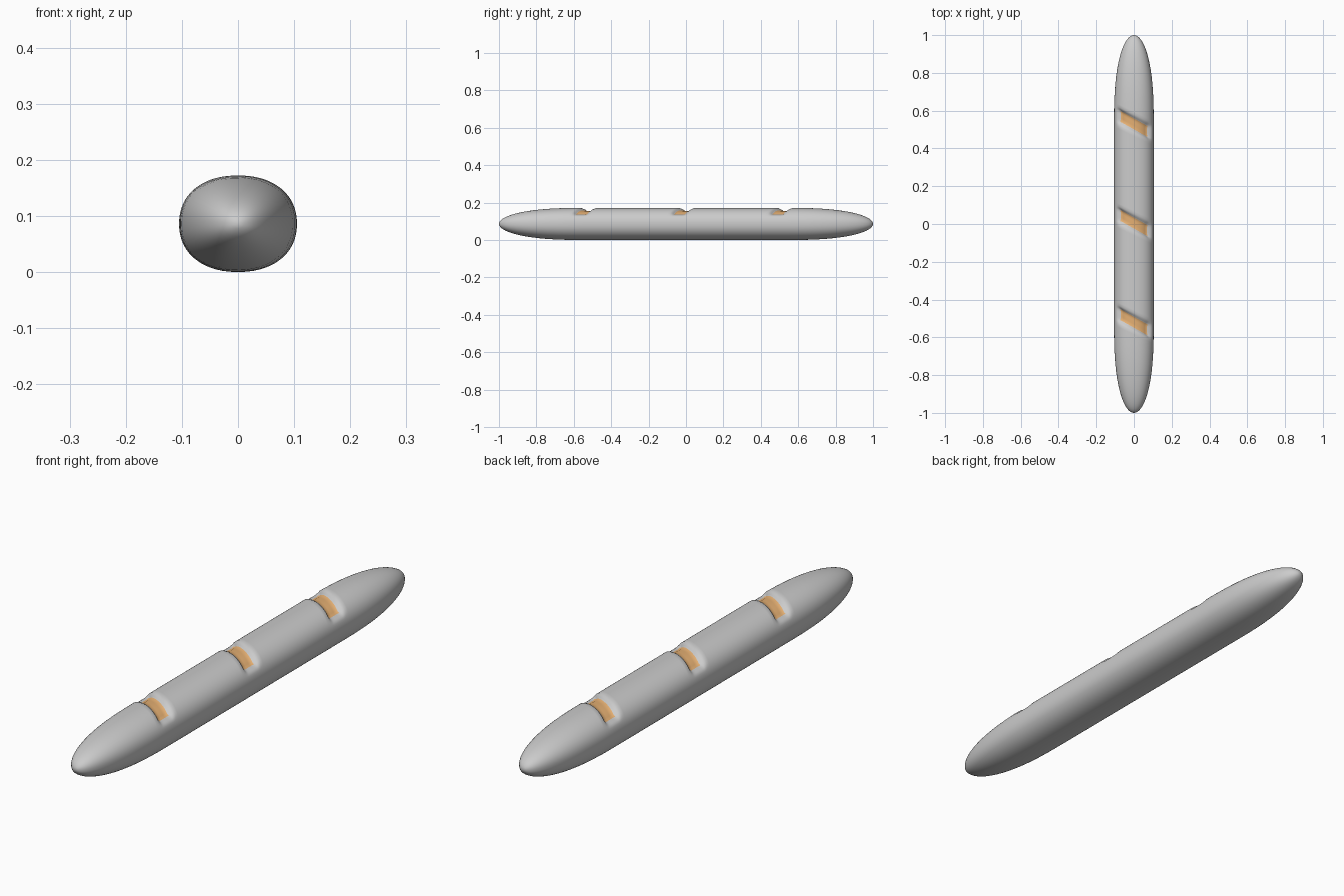
import bpy, bmesh, math

if "Cube" in bpy.data.objects:
    bpy.data.objects.remove(bpy.data.objects["Cube"])

HW, HH, CZ = 0.105, 0.086, 0.086      # half width, half height, centre height
SLASHES = (-0.52, 0.005, 0.53)
SLOPE = 0.48                          # slant of the cuts
HALF, LIP, DEPTH = 0.029, 0.05, 0.016
SLASH_X = 0.083
SEG = 80


def material(name, rgb):
    m = bpy.data.materials.new(name)
    m.diffuse_color = (*rgb, 1)
    m.use_nodes = True
    m.node_tree.nodes["Principled BSDF"].inputs["Base Color"].default_value = m.diffuse_color
    return m


def smooth(a):
    a = max(0.0, min(1.0, a))
    return a * a * (3 - 2 * a)


def taper(y):
    u = max(0.0, (abs(y) - 0.55) / 0.45)
    return math.sqrt(max(0.0, 1 - u ** 2.4))


def section(a, n=2.2):
    c, s = math.cos(a), math.sin(a)
    return (math.copysign(abs(c) ** (2 / n), c), math.copysign(abs(s) ** (2 / n), s))


# Ring stations: rounded tips, plain stretches and fine rings around each cut
stations = {round(0.7 + 0.2995 * math.sin(i / 16 * math.pi / 2), 4) for i in range(17)}
stations |= {-s for s in stations}
stations |= {-0.25, 0.27, -0.64, 0.65}
for c in SLASHES:
    for d in (0, 0.01, 0.02, HALF, 0.034, 0.04, LIP, 0.065):
        stations |= {round(c + d, 4), round(c - d, 4)}
stations = sorted(stations)

bm = bmesh.new()
rings = []
for t in stations:
    shear = SLOPE * smooth((0.97 - abs(t)) / 0.25)
    near = min(abs(t - c) for c in SLASHES)
    across = smooth((LIP - near) / (LIP - HALF + 0.008))
    ring = []
    for i in range(SEG):
        sx, sz = section(2 * math.pi * i / SEG)
        y = t - shear * sx * HW
        r = taper(y)
        # sink the groove into the upper surface, fading out at its ends
        cut = 0.0
        if sz > 0:
            cut = DEPTH * across * smooth((0.097 - abs(sx * HW)) / 0.022)
        k = r * (1 - cut / HH)
        ring.append(bm.verts.new((sx * HW * k, y, CZ + sz * HH * k)))
    rings.append(ring)

for j in range(len(rings) - 1):
    mid = (stations[j] + stations[j + 1]) / 2
    in_cut = min(abs(mid - c) for c in SLASHES) < HALF
    for i in range(SEG):
        k = (i + 1) % SEG
        f = bm.faces.new((rings[j][i], rings[j + 1][i], rings[j + 1][k], rings[j][k]))
        sx, sz = section(2 * math.pi * (i + 0.5) / SEG)
        if in_cut and sz > 0 and abs(sx * HW) < SLASH_X:
            f.material_index = 1

# Tips
for ring, y in ((rings[0], -1), (rings[-1], 1)):
    tip = bm.verts.new((0, y, CZ))
    for i in range(SEG):
        bm.faces.new((ring[i], ring[(i + 1) % SEG], tip))
bmesh.ops.recalc_face_normals(bm, faces=bm.faces)
for f in bm.faces:
    f.smooth = True

# Loaf with three slanted cuts
mesh = bpy.data.meshes.new("bread_loaf")
bm.to_mesh(mesh)
bm.free()
mesh.materials.append(material("crust grey", (0.6, 0.6, 0.6)))
mesh.materials.append(material("crumb tan", (0.78, 0.43, 0.17)))
loaf = bpy.data.objects.new("bread_loaf", mesh)
bpy.context.collection.objects.link(loaf)
